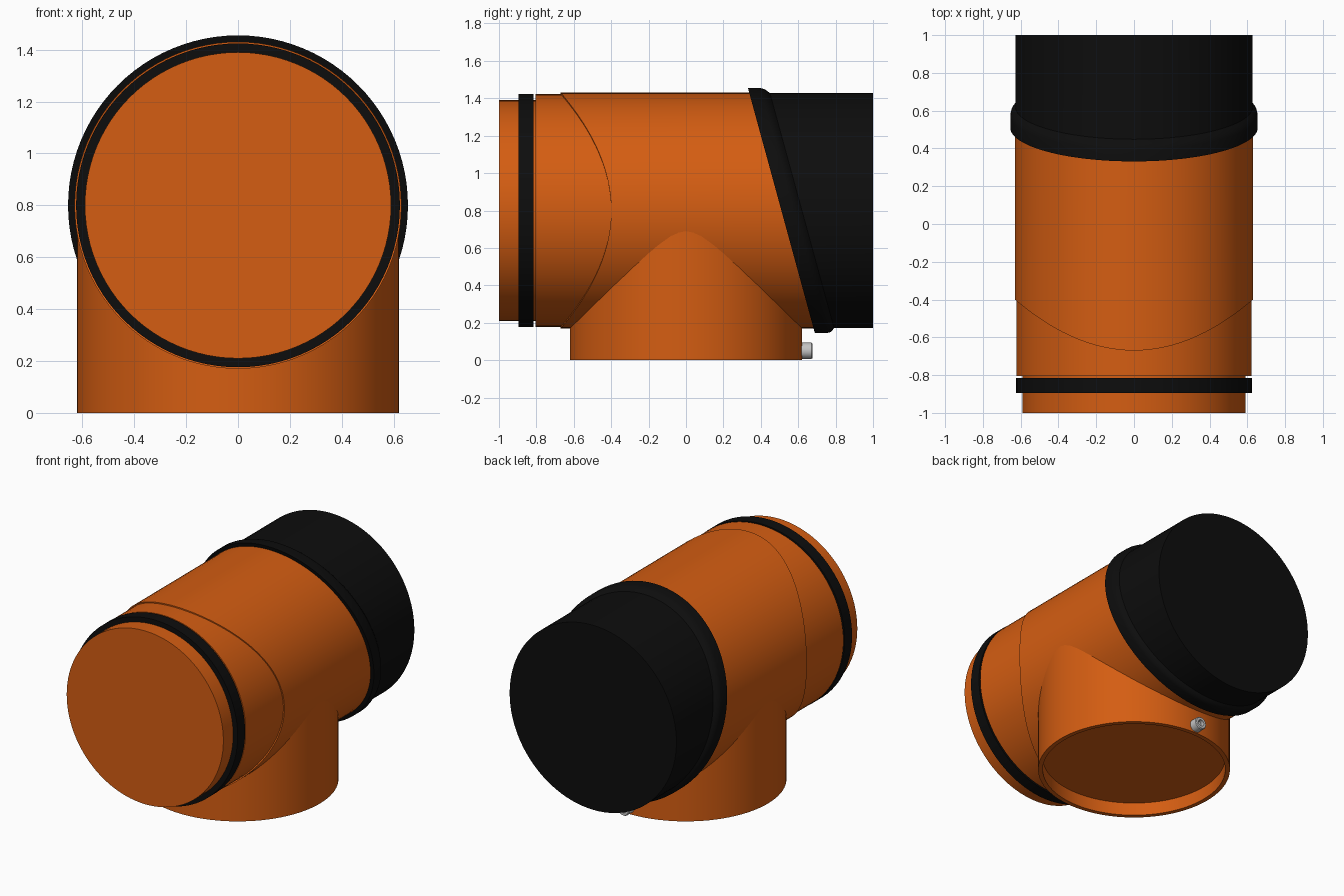
import bpy, bmesh, math
from mathutils import Vector

cube = bpy.data.objects.get("Cube")
if cube:
    bpy.data.objects.remove(cube)


def material(name, rgb):
    m = bpy.data.materials.new(name)
    m.use_nodes = True
    m.diffuse_color = (*rgb, 1)
    m.node_tree.nodes["Principled BSDF"].inputs["Base Color"].default_value = (*rgb, 1)
    return m


orange = material("orange plastic", (0.66, 0.11, 0.006))
black = material("black rubber", (0.004, 0.004, 0.004))
grey = material("grey metal", (0.55, 0.55, 0.55))

AXIS_Z = 0.80   # height of the horizontal pipe's centre line
parts = []


def straight(side, up):
    return 0


def slanted(side, up):
    """Plane leaning forward at the top."""
    return -0.273 * up


def saddle(side, up):
    """Curved seam, furthest forward at top and bottom."""
    return 0.27 * (side / math.hypot(side, up)) ** 2


def lathe(name, mat, profile, upright=False, centre_z=AXIS_Z, segments=96, caps=True):
    """Revolve (along, radius, shift rule) points about the y axis, or z if upright."""
    bm = bmesh.new()
    rings = []
    for along, radius, *rule in profile:
        shift = rule[0] if rule else straight
        ring = []
        for i in range(segments):
            a = math.tau * i / segments
            u, v = radius * math.sin(a), radius * math.cos(a)
            if upright:
                co = Vector((u, v, along))
            else:
                co = Vector((u, along + shift(u, v), centre_z + v))
            ring.append(bm.verts.new(co))
        rings.append(ring)
    for r0, r1 in zip(rings, rings[1:]):
        for i in range(segments):
            j = (i + 1) % segments
            bm.faces.new((r0[i], r0[j], r1[j], r1[i]))
    if caps:
        bm.faces.new(rings[0])
        bm.faces.new(rings[-1])
    bmesh.ops.recalc_face_normals(bm, faces=bm.faces)
    mesh = bpy.data.meshes.new(name)
    bm.to_mesh(mesh)
    bm.free()
    mesh.materials.append(mat)
    obj = bpy.data.objects.new(name, mesh)
    bpy.context.collection.objects.link(obj)
    parts.append(obj)


# Front plug, its seal and the spigot behind it
lathe("front_plug", orange, [(-1, 0.59), (-0.7, 0.59)])
lathe("front_seal", black, [(-0.895, 0.58), (-0.895, 0.624), (-0.815, 0.624),
                            (-0.815, 0.58)], caps=False)
lathe("front_spigot", orange, [(-0.805, 0.58), (-0.805, 0.622), (-0.2, 0.622)], caps=False)

# Main horizontal pipe, from the curved seam to inside the rear collar
lathe("main_pipe", orange, [(-0.67, 0.60, saddle), (-0.67, 0.63, saddle),
                            (0.55, 0.63, slanted)], caps=False)

# Rear sleeve with a slanted, rounded collar
lathe("rear_sleeve", black, [
    (0.51, 0.61, slanted), (0.51, 0.655, slanted), (0.575, 0.655, slanted),
    (0.595, 0.65, slanted), (0.61, 0.638, slanted), (0.62, 0.628, slanted),
    (1, 0.628)])

# Vertical branch with a shallow open socket underneath
lathe("branch_pipe", orange, [(0.75, 0.62), (0, 0.62), (0, 0.59), (0.09, 0.59)], upright=True)

# Clamping screw on the back of the branch
lathe("branch_screw", grey, [(0.60, 0.044), (0.67, 0.044), (0.676, 0.039),
                             (0.676, 0.022), (0.65, 0.022)], centre_z=0.05, segments=24)

# Smooth round walls, sharp rims
bpy.ops.object.select_all(action="DESELECT")
for obj in parts:
    obj.select_set(True)
bpy.context.view_layer.objects.active = parts[0]
bpy.ops.object.shade_smooth_by_angle(angle=math.radians(35))
